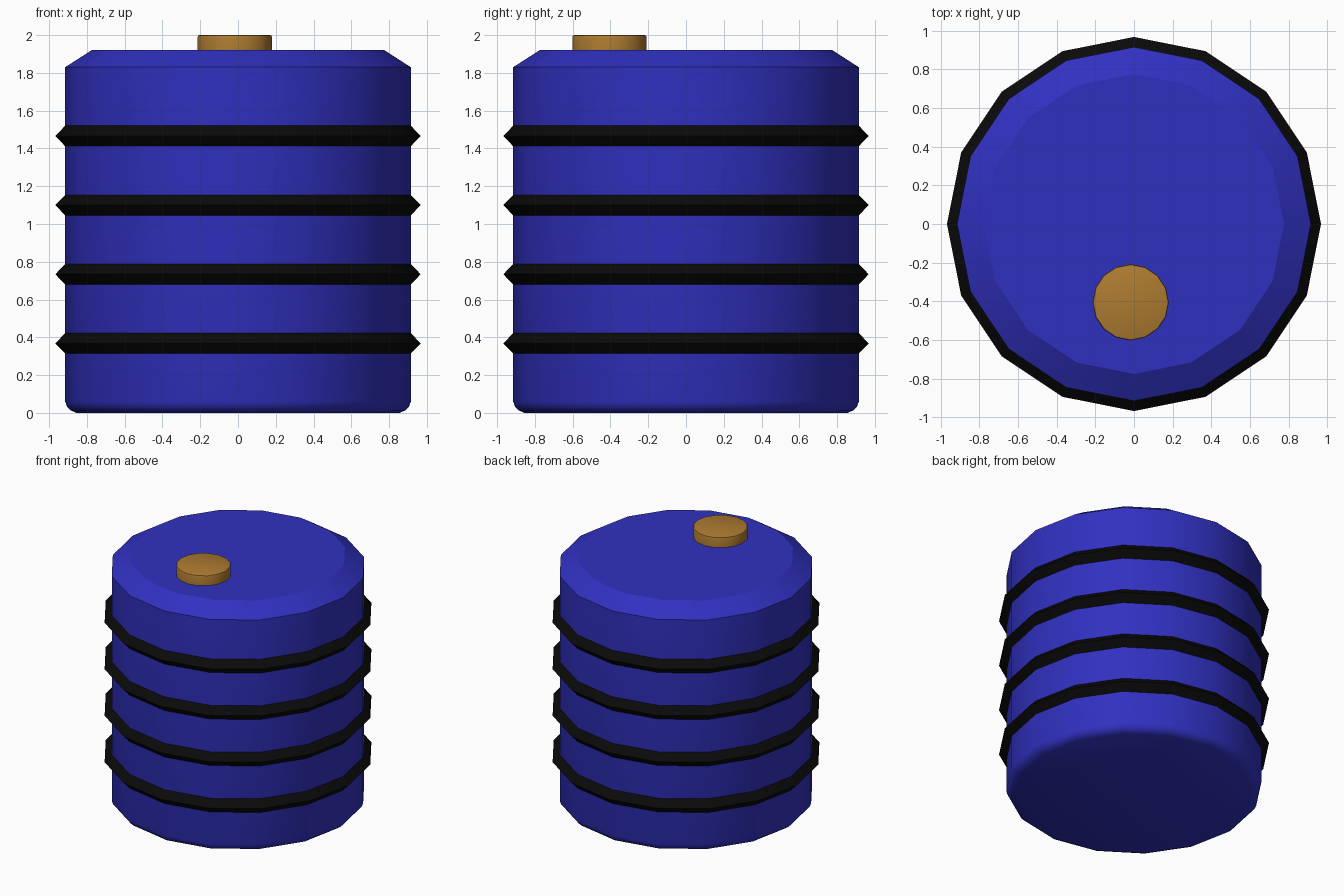
import bpy, bmesh, math

if "Cube" in bpy.data.objects:
    bpy.data.objects.remove(bpy.data.objects["Cube"])

def material(name, rgb):
    m = bpy.data.materials.new(name)
    m.diffuse_color = (*rgb, 1)
    m.use_nodes = True
    m.node_tree.nodes["Principled BSDF"].inputs["Base Color"].default_value = m.diffuse_color
    return m

BLUE = material("drum blue", (0.03, 0.03, 0.53))
BLACK = material("band black", (0.003, 0.003, 0.003))
BRASS = material("cap brass", (0.42, 0.20, 0.03))

def lathe(name, profile, mat, sides=16, loc=(0, 0, 0), closed=False):
    """Spin an (r, z) profile, listed bottom to top, about the z axis."""
    bm = bmesh.new()
    rings = [[bm.verts.new((r * math.cos(2 * math.pi * i / sides),
                            r * math.sin(2 * math.pi * i / sides), z))
              for i in range(sides)] for r, z in profile]
    pairs = list(zip(rings, rings[1:]))
    if closed:
        pairs.append((rings[-1], rings[0]))
    else:
        bm.faces.new(rings[0][::-1])
        bm.faces.new(rings[-1])
    for a, b in pairs:
        for i in range(sides):
            j = (i + 1) % sides
            bm.faces.new((a[i], a[j], b[j], b[i]))
    bmesh.ops.recalc_face_normals(bm, faces=bm.faces)
    me = bpy.data.meshes.new(name)
    bm.to_mesh(me)
    bm.free()
    me.materials.append(mat)
    ob = bpy.data.objects.new(name, me)
    ob.location = loc
    bpy.context.collection.objects.link(ob)
    bpy.ops.object.select_all(action='DESELECT')
    ob.select_set(True)
    bpy.context.view_layer.objects.active = ob
    bpy.ops.object.shade_smooth_by_angle(angle=math.radians(30))
    return ob

# Drum body: rounded foot, straight wall, sloped shoulder, flat lid
lathe("drum_body", [(0.855, 0), (0.885, 0.013), (0.905, 0.032), (0.915, 0.06),
                    (0.915, 1.83), (0.775, 1.92)], BLUE)

# Four V-shaped bands around the wall
for k in range(4):
    lathe(f"band_{k + 1}", [(0.90, -0.07), (0.967, 0), (0.90, 0.07)], BLACK,
          loc=(0, 0, 0.368 + 0.366 * k), closed=True)

# Off-centre filler cap with a softened rim
lathe("filler_cap", [(0.197, 0), (0.197, 0.068), (0.194, 0.077), (0.187, 0.08)],
      BRASS, loc=(-0.017, -0.405, 1.92))
